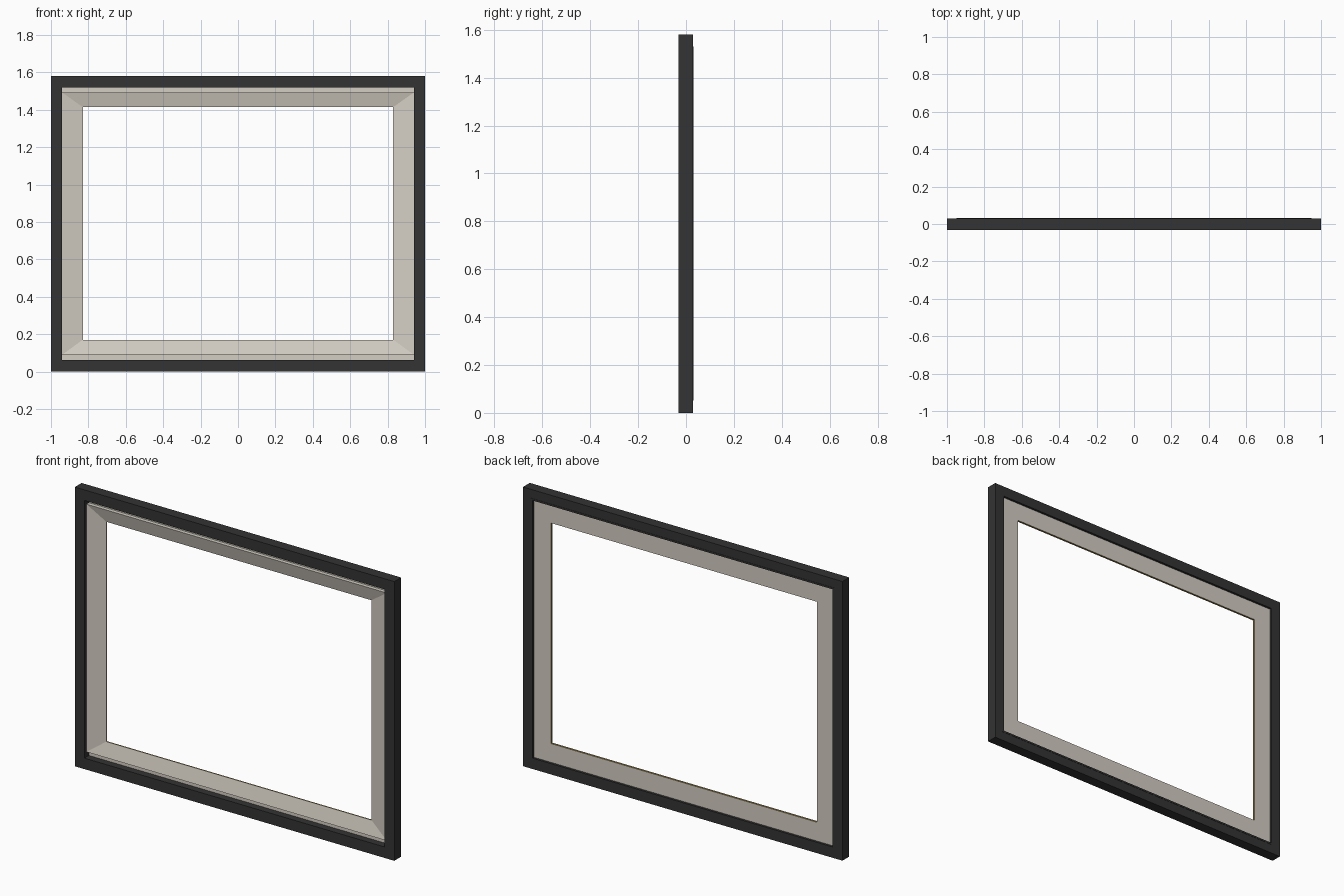
import bpy, bmesh

if "Cube" in bpy.data.objects:
    bpy.data.objects.remove(bpy.data.objects["Cube"])


def material(name, rgb):
    m = bpy.data.materials.new(name)
    m.diffuse_color = (*rgb, 1)
    m.use_nodes = True
    m.node_tree.nodes["Principled BSDF"].inputs["Base Color"].default_value = m.diffuse_color
    return m


charcoal = material("charcoal", (0.033, 0.033, 0.034))
cream = material("cream", (0.66, 0.62, 0.55))
gold = material("dark gold", (0.40, 0.27, 0.06))


def ring(name, section, mats, gold_side=None):
    """Rectangular ring: section is a closed loop of (half_x, z_low, z_high, y)."""
    bm = bmesh.new()
    loops = []
    for hx, z0, z1, y in section:
        loops.append([bm.verts.new(p) for p in
                      ((-hx, y, z0), (hx, y, z0), (hx, y, z1), (-hx, y, z1))])
    n = len(loops)
    for i in range(n):
        a, b = loops[i], loops[(i + 1) % n]
        for k in range(4):
            j = (k + 1) % 4
            f = bm.faces.new((a[k], a[j], b[j], b[k]))
            f.material_index = 1 if i == gold_side else 0
    bmesh.ops.recalc_face_normals(bm, faces=bm.faces)
    me = bpy.data.meshes.new(name)
    bm.to_mesh(me)
    bm.free()
    for m in mats:
        me.materials.append(m)
    ob = bpy.data.objects.new(name, me)
    bpy.context.collection.objects.link(ob)
    return ob


def flat_ring(name, outer, inner, y0, y1, mats, gold_side=None):
    return ring(name, [(*outer, y0), (*inner, y0), (*inner, y1), (*outer, y1)],
                mats, gold_side)


# Outer frame and its slight raised lip on the back
flat_ring("outer_frame", (1.0, 0.0, 1.58), (0.94, 0.062, 1.52), -0.031, 0.0295, [charcoal])
flat_ring("back_lip", (0.95, 0.052, 1.53), (0.94, 0.062, 1.52), 0.028, 0.031, [charcoal])

# Backing board with gilded edge around the opening
flat_ring("backing_board", (0.94, 0.062, 1.52), (0.832, 0.168, 1.416), 0.009, 0.018,
          [cream, gold], gold_side=1)

# Sloping mount, deeper towards the opening
ring("sloped_mount", [(0.94, 0.09, 1.492, -0.012), (0.83, 0.17, 1.414, 0.008),
                      (0.83, 0.17, 1.414, 0.009), (0.94, 0.09, 1.492, 0.009)], [cream])
